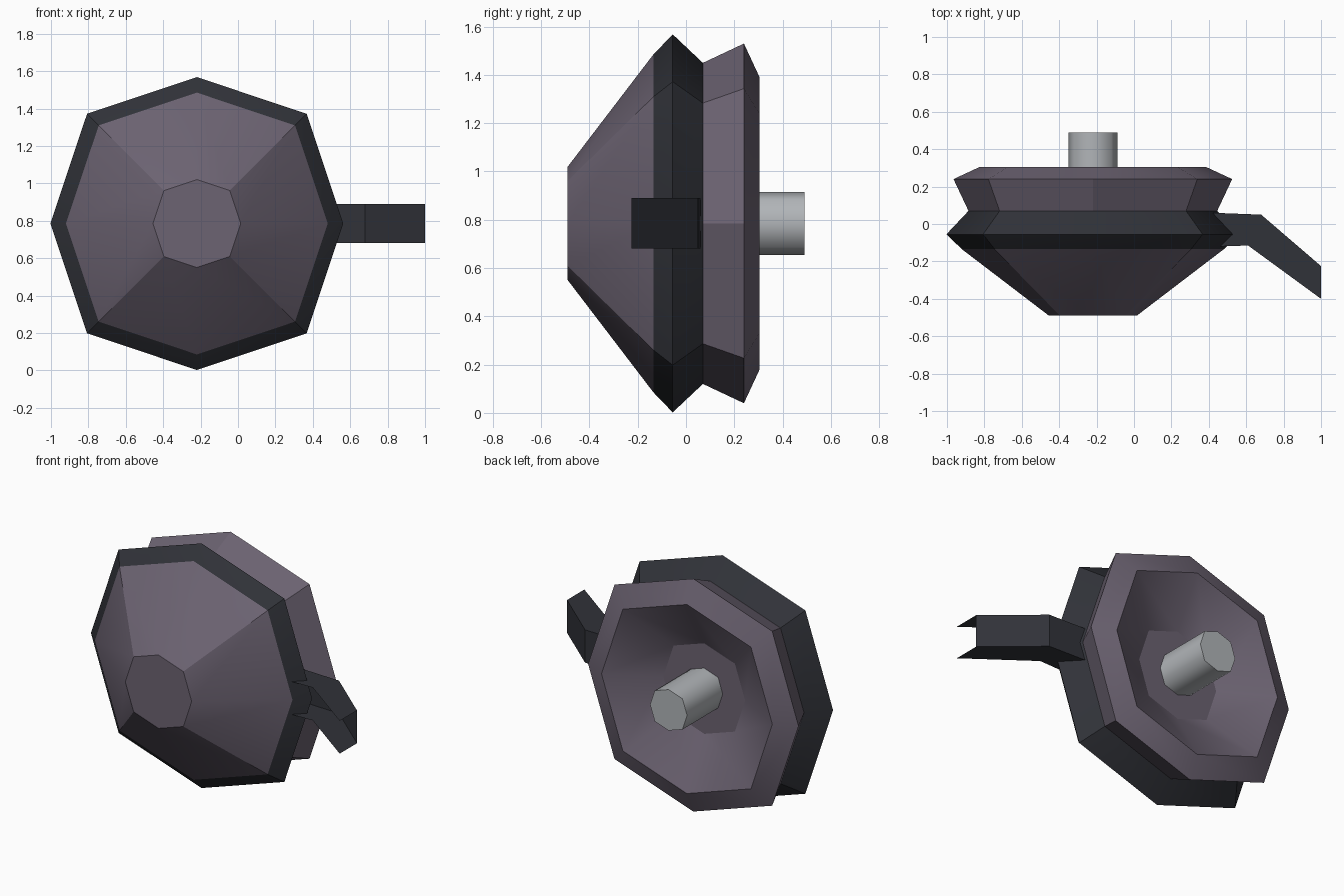
import bpy, bmesh, math

if "Cube" in bpy.data.objects:
    bpy.data.objects.remove(bpy.data.objects["Cube"])

CX, CZ = -0.22, 0.785      # axis of the round parts (runs along y)
DIAG = 1.06                # diagonal corners sit slightly further out


def material(name, rgb):
    m = bpy.data.materials.new(name)
    m.diffuse_color = (*rgb, 1)
    m.use_nodes = True
    m.node_tree.nodes["Principled BSDF"].inputs["Base Color"].default_value = m.diffuse_color
    return m


plum = material("plum grey", (0.150, 0.125, 0.168))
dark = material("dark slate", (0.030, 0.032, 0.040))
steel = material("light steel", (0.44, 0.46, 0.48))


def finish(bm, name, mats, angle=None):
    mesh = bpy.data.meshes.new(name)
    bm.to_mesh(mesh)
    bm.free()
    obj = bpy.data.objects.new(name, mesh)
    bpy.context.collection.objects.link(obj)
    for m in mats:
        mesh.materials.append(m)
    if angle:
        bpy.ops.object.select_all(action='DESELECT')
        obj.select_set(True)
        bpy.context.view_layer.objects.active = obj
        bpy.ops.object.shade_smooth_by_angle(angle=math.radians(angle))
    return obj


def octagon_loft(profile):
    """Closed eight-sided loft through (y, radius) stations."""
    bm = bmesh.new()
    rings = []
    for y, r in profile:
        ring = []
        for i in range(8):
            a = i * math.pi / 4
            k = r * (DIAG if i % 2 else 1)
            ring.append(bm.verts.new((CX + k * math.cos(a), y, CZ + k * math.sin(a))))
        rings.append(ring)
    for a, b in zip(rings, rings[1:]):
        for i in range(8):
            j = (i + 1) % 8
            bm.faces.new((a[i], a[j], b[j], b[i]))
    bm.faces.new(rings[0])
    bm.faces.new(rings[-1])
    bmesh.ops.recalc_face_normals(bm, faces=bm.faces)
    return bm


# Faceted shell: front cone, dark rim band, back collar and hollow dish
bm = octagon_loft([(-0.49, 0.235), (-0.135, 0.70), (-0.055, 0.783), (0.07, 0.665),
                   (0.24, 0.745), (0.305, 0.605), (0.13, 0.29)])
for f in bm.faces:
    ys = [v.co.y for v in f.verts]
    if min(ys) > -0.14 and max(ys) < 0.08:
        f.material_index = 1
finish(bm, "shell", [plum, dark], 30)

# Round peg standing in the dish
finish(octagon_loft([(0.13, 0.131), (0.49, 0.131)]), "peg", [steel], 60)

# Bent side handle: a thin channel open to the front
back = [(0.42, 0.06), (0.68, 0.05), (1.0, -0.225)]
front = [(0.45, -0.12), (0.61, -0.115), (1.0, -0.40)]
bm = bmesh.new()
rows = [[bm.verts.new((x, y, z)) for x, y in path]
        for path, z in ((front, 0.68), (back, 0.68), (back, 0.89), (front, 0.89))]
for a, b in zip(rows, rows[1:]):
    for i in range(2):
        bm.faces.new((a[i], b[i], b[i + 1], a[i + 1]))
bmesh.ops.recalc_face_normals(bm, faces=bm.faces)
finish(bm, "handle", [dark])
